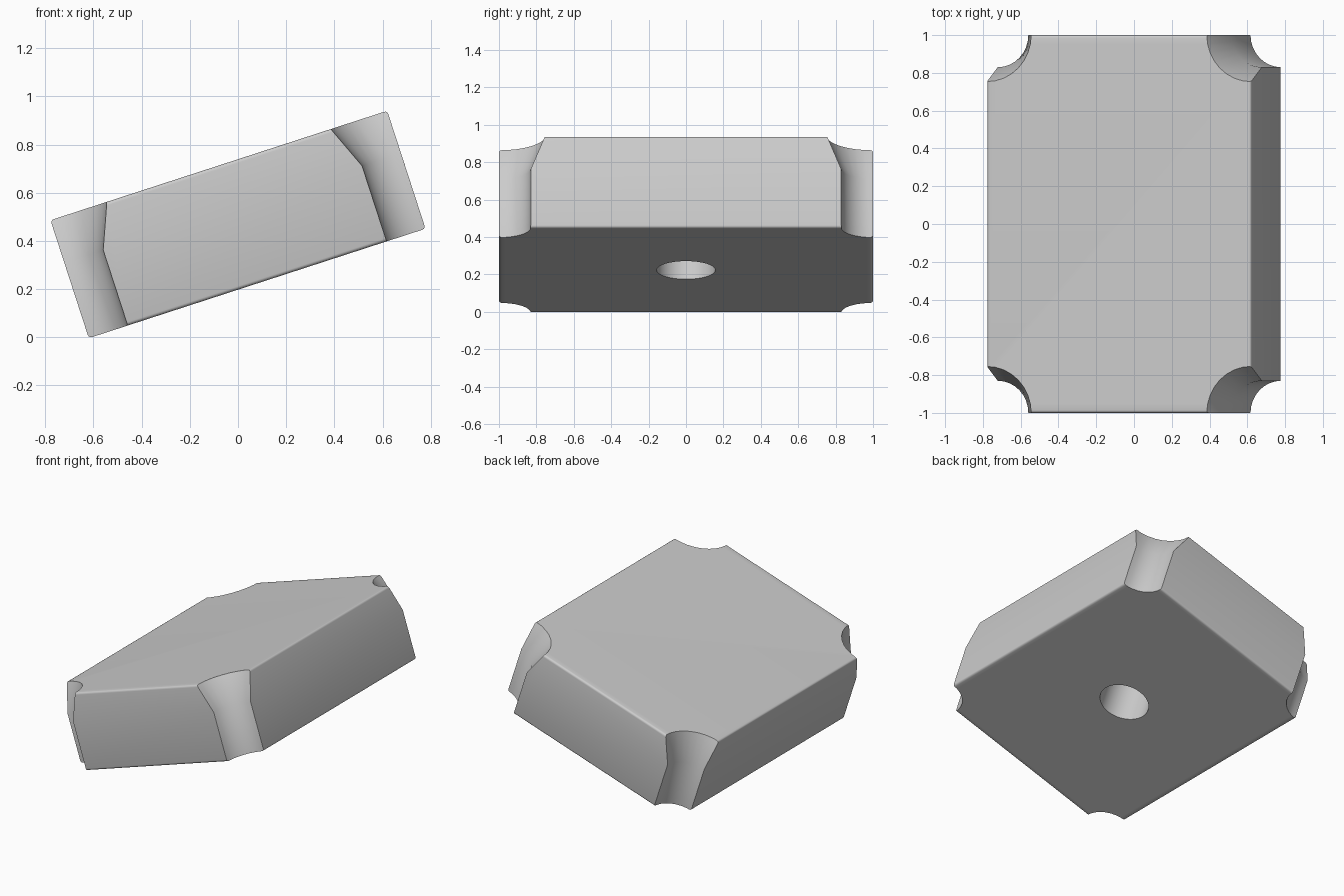
import bpy, bmesh, math
from mathutils import Matrix

if "Cube" in bpy.data.objects:
    bpy.data.objects.remove(bpy.data.objects["Cube"])

WIDTH, DEPTH, THICK = 1.47, 2.0, 0.515
TILT = math.radians(-18)

grey = bpy.data.materials.new("light_grey")
grey.diffuse_color = (0.6, 0.6, 0.6, 1)
grey.use_nodes = True
grey.node_tree.nodes["Principled BSDF"].inputs["Base Color"].default_value = grey.diffuse_color


def add_object(name, bm):
    mesh = bpy.data.meshes.new(name)
    bmesh.ops.recalc_face_normals(bm, faces=bm.faces)
    bm.to_mesh(mesh)
    bm.free()
    mesh.materials.append(grey)
    ob = bpy.data.objects.new(name, mesh)
    bpy.context.collection.objects.link(ob)
    return ob


def turned(name, profile, x, y, sides=32):
    """Closed solid turned around a vertical axis from (radius, height) points."""
    bm = bmesh.new()
    rings = [[bm.verts.new((x + r * math.cos(2 * math.pi * i / sides),
                            y + r * math.sin(2 * math.pi * i / sides), z))
              for i in range(sides)] for r, z in profile]
    for low, high in zip(rings, rings[1:]):
        for i in range(sides):
            j = (i + 1) % sides
            bm.faces.new((low[i], low[j], high[j], high[i]))
    bm.faces.new(rings[0][::-1])
    bm.faces.new(rings[-1])
    return add_object(name, bm)


# Block with finely rounded edges
bm = bmesh.new()
bmesh.ops.create_cube(bm, size=1, matrix=Matrix.Diagonal((WIDTH, DEPTH, THICK, 1)))
bmesh.ops.bevel(bm, geom=bm.edges[:], offset=0.014, segments=3,
                profile=0.5, affect='EDGES')
block = add_object("block", bm)

# Corner scoops: straight below, flaring towards the top
cutters = [turned("corner_cutter", [(0.17, -0.4), (0.17, 0.072), (0.305, 0.4)],
                  sx * WIDTH / 2, sy * DEPTH / 2)
           for sx in (-1, 1) for sy in (-1, 1)]

# Blind round hole in the underside
cutters.append(turned("hole_cutter", [(0.157, -0.5), (0.157, -THICK / 2 + 0.4)], 0, 0))

bpy.context.view_layer.objects.active = block
block.select_set(True)
for cutter in cutters:
    mod = block.modifiers.new("cut", 'BOOLEAN')
    mod.operation = 'DIFFERENCE'
    mod.solver = 'EXACT'
    mod.object = cutter
    bpy.ops.object.modifier_apply(modifier=mod.name)
    bpy.data.objects.remove(cutter, do_unlink=True)

bpy.ops.object.shade_smooth_by_angle(angle=math.radians(31))

# Tilt the block and rest its lower edge on the ground
block.data.transform(Matrix.Rotation(TILT, 4, 'Y'))
block.location.z = -min(v.co.z for v in block.data.vertices)
